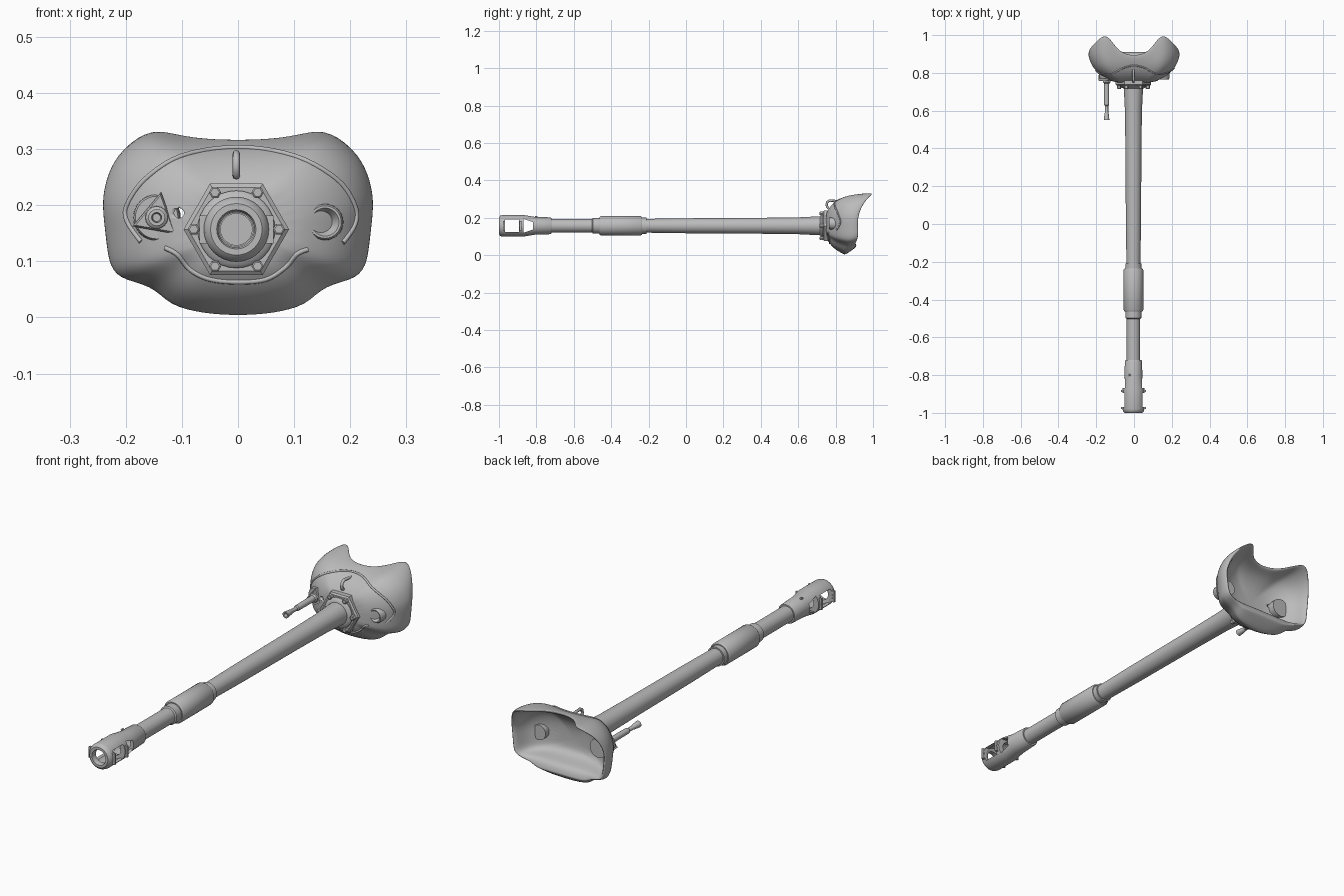
import bpy, bmesh, math
from mathutils import Vector
from mathutils.bvhtree import BVHTree

if "Cube" in bpy.data.objects:
    bpy.data.objects.remove(bpy.data.objects["Cube"])

AX, AZ = -0.003, 0.157          # barrel axis
grey = bpy.data.materials.new("light grey steel")
grey.diffuse_color = (0.5, 0.5, 0.5, 1)
grey.use_nodes = True
grey.node_tree.nodes["Principled BSDF"].inputs["Base Color"].default_value = grey.diffuse_color


def finish(name, bm, angle=35):
    bmesh.ops.recalc_face_normals(bm, faces=bm.faces)
    me = bpy.data.meshes.new(name)
    bm.to_mesh(me)
    bm.free()
    me.materials.append(grey)
    ob = bpy.data.objects.new(name, me)
    bpy.context.collection.objects.link(ob)
    bpy.ops.object.select_all(action='DESELECT')
    ob.select_set(True)
    bpy.context.view_layer.objects.active = ob
    if angle:
        bpy.ops.object.shade_smooth_by_angle(angle=math.radians(angle))
    return ob


def skin(bm, rings, loop=False, caps=True):
    vs = [[bm.verts.new(p) for p in r] for r in rings]
    n = len(vs[0])
    pairs = list(zip(vs, vs[1:])) + ([(vs[-1], vs[0])] if loop else [])
    for a, b in pairs:
        for i in range(n):
            bm.faces.new((a[i], a[(i + 1) % n], b[(i + 1) % n], b[i]))
    if caps and not loop:
        bm.faces.new(vs[0])
        bm.faces.new(vs[-1])


def lathe(name, prof, x=AX, z=AZ, n=32, loop=False, rot=0, angle=35):
    """Revolve (y, radius) pairs about a line parallel to y."""
    bm = bmesh.new()
    skin(bm, [[(x + r * math.cos(rot + math.tau * i / n), y, z + r * math.sin(rot + math.tau * i / n))
               for i in range(n)] for y, r in prof], loop)
    return finish(name, bm, angle)


def box(name, c, s, taper=1.0):
    """Box whose +y end may be scaled in z."""
    bm = bmesh.new()
    bmesh.ops.create_cube(bm, size=1)
    for v in bm.verts:
        k = taper if v.co.y > 0 else 1
        v.co = Vector((c[0] + v.co.x * s[0], c[1] + v.co.y * s[1], c[2] + v.co.z * s[2] * k))
    return finish(name, bm, 0)


def cut(ob, cutter):
    cutter.hide_render = True
    cutter.hide_viewport = True
    m = ob.modifiers.new("cut", 'BOOLEAN')
    m.operation, m.solver, m.object = 'DIFFERENCE', 'EXACT', cutter


def tube(name, pts, r):
    cu = bpy.data.curves.new(name, 'CURVE')
    cu.dimensions = '3D'
    cu.bevel_depth, cu.bevel_resolution, cu.use_fill_caps = r, 2, True
    sp = cu.splines.new('POLY')
    sp.points.add(len(pts) - 1)
    for p, q in zip(sp.points, pts):
        p.co = (*q, 1)
    cu.materials.append(grey)
    ob = bpy.data.objects.new(name, cu)
    bpy.context.collection.objects.link(ob)
    return ob


# Mantlet shell: half outlines from top centre round to bottom centre
wide = [(0, .87, .315), (.08, .89, .318), (.135, .93, .329), (.175, .92, .325), (.222, .91, .287),
        (.24, .9, .24), (.245, .89, .2), (.238, .89, .15), (.233, .89, .1), (.218, .88, .066),
        (.155, .87, .056), (.125, .86, .017), (.065, .855, .002), (0, .85, -.002)]
rim = [(0, .887, .316), (.08, .91, .32), (.128, .985, .333), (.162, 1.007, .335), (.207, .965, .3),
       (.232, .935, .25), (.24, .92, .2), (.234, .92, .15), (.23, .922, .1), (.212, .915, .075),
       (.152, .905, .062), (.125, .91, .045), (.065, .912, .045), (0, .912, .045)]


def ring(half, s, y=None, k=0.0, zmin=-1.0):
    pts = []
    for x, py, z in half:
        yy = py if y is None else y + (py - y) * k
        pts.append((x * s, yy, max(zmin, AZ + (z - AZ) * s)))
    return pts + [(-x, a, b) for x, a, b in pts[-2:0:-1]]


bm = bmesh.new()
skin(bm, [ring(wide, .36, .745), ring(wide, .55, .76, .02), ring(wide, .72, .777, .08),
          ring(wide, .86, .805, .15), ring(wide, .95, .835, .35), ring(wide, 1.0),
          ring(rim, 1.0), ring(rim, .965, .885, .97), ring(rim, .92, .875, .7, .085),
          ring(rim, .84, .845, .12, .09), ring(rim, .6, .815, 0, .1), ring(rim, .3, .8)])
mantlet = finish("mantlet", bm, 0)
bpy.ops.object.shade_smooth()
sub = mantlet.modifiers.new("smooth", 'SUBSURF')
sub.levels = sub.render_levels = 2
dg = bpy.context.evaluated_depsgraph_get()
bvh = BVHTree.FromObject(mantlet, dg)
cut(mantlet, lathe("sight_hole_cutter", [(.6, .009), (1.1, .009)], -.105, .186, 12))


def surf(x, z):
    hit = bvh.ray_cast(Vector((x, 0, z)), Vector((0, 1, 0)))[0]
    return hit.y if hit else .82


def bead(name, pts):
    """Raised strip following the mantlet face."""
    out = []
    for i in range(len(pts) - 1):
        p0, p1, p2, p3 = (Vector(pts[max(0, min(len(pts) - 1, j))]) for j in range(i - 1, i + 3))
        for t in (0, .2, .4, .6, .8):
            q = p1 + .5 * t * (p2 - p0 + t * (2 * p0 - 5 * p1 + 4 * p2 - p3 + t * (3 * (p1 - p2) + p3 - p0)))
            out.append((q.x, surf(q.x, q.y), q.y))
    tube(name, out, .0045)


bead("upper_rib", [(-.173, .135), (-.197, .17), (-.198, .2), (-.165, .247), (-.1, .288), (0, .303),
                   (.1, .288), (.175, .247), (.208, .2), (.208, .165), (.183, .128)])
bead("lower_rib", [(-.13, .124), (-.108, .112), (-.085, .085), (-.05, .068), (0, .063),
                   (.05, .068), (.085, .09), (.105, .113), (.127, .122)])

# Bolted hexagonal collar
lathe("collar_plate", [(.8, .094), (.738, .094), (.732, .086)], n=6)
for i in range(6):
    a = math.tau * i / 6
    lathe("collar_bolt", [(.74, .011), (.717, .011), (.715, .008)],
          AX + .076 * math.cos(a), AZ + .076 * math.sin(a), 6)
lathe("collar_ring", [(.74, .069), (.728, .069), (.722, .064), (.718, .053), (.715, .04)])

# Gun barrel with sleeve, open bore inside the muzzle
lathe("barrel", [(.74, .052), (.6, .045), (.4, .0425), (0, .04), (-.205, .037), (-.21, .037),
                 (-.21, .043), (-.235, .043), (-.235, .047), (-.243, .052), (-.455, .052),
                 (-.463, .047), (-.463, .042), (-.498, .042), (-.502, .036), (-.75, .036),
                 (-.75, .028), (-.6, .028)])

# Muzzle brake: hollow body with side windows
brake = lathe("muzzle_brake", [(-.72, .03), (-.72, .042), (-.725, .045), (-.81, .048), (-.87, .058),
                               (-.98, .058), (-.992, .055), (-1, .046), (-1, .035), (-.992, .032),
                               (-.975, .032), (-.97, .046), (-.89, .046), (-.888, .032),
                               (-.87, .032), (-.865, .042), (-.82, .038), (-.815, .03)], loop=True)
cut(brake, box("front_window_cutter", (AX, -.931, AZ), (.3, .075, .066)))
cut(brake, box("rear_window_cutter", (AX, -.844, AZ), (.3, .05, .074), .55))
for s in (-1, 1):
    for y in (-.884, -.974):
        box("window_flange", (AX + s * .055, y, AZ), (.022, .01, .05))
lathe("brake_pin", [(-.806, .005), (-.794, .005)], AX - .02, AZ + .046, 8)

# Coaxial gun on a three-sided mount
cx, cz = -.145, .178
lathe("coaxial_socket", [(.84, .043), (.775, .041), (.77, .038)], cx, cz)
lathe("coaxial_mount", [(.79, .046), (.762, .046), (.757, .04)], cx, cz, 3, rot=math.radians(80))
lathe("coaxial_gun", [(.8, .022), (.75, .02), (.745, .014), (.63, .013), (.625, .009), (.59, .009),
                      (.585, .011), (.55, .015), (.55, .009), (.57, .007)], cx, cz, 16)

# Sighting port with conical recess
lathe("sight_port", [(.84, .034), (.77, .032), (.765, .029), (.765, .025), (.80, .003)], .155, .17)

# Lifting hook above the collar
y0 = surf(AX, .27)
tube("lifting_hook", [(AX, surf(AX, .288) + .01, .288), (AX, y0 - .018, .292), (AX, y0 - .03, .284),
                      (AX, y0 - .034, .27), (AX, y0 - .03, .256), (AX, y0 - .022, .252)], .0065)
